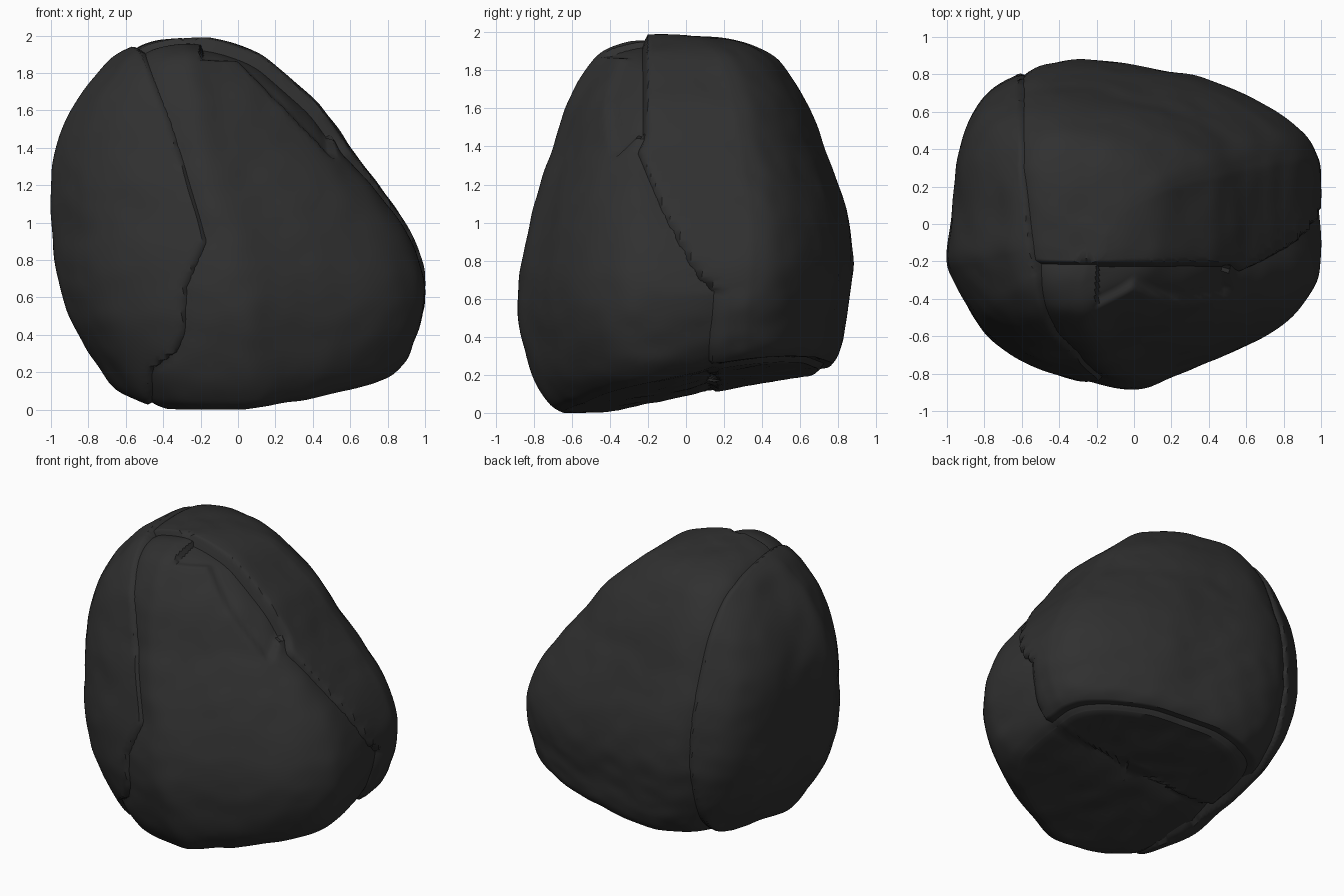
import bpy, bmesh, math
from mathutils import Vector, noise

if "Cube" in bpy.data.objects:
    bpy.data.objects.remove(bpy.data.objects["Cube"])

# Widest outline of the boulder seen from above (x, y)
PLAN = [(-1, -.2), (-.96, -.34), (-.87, -.5), (-.77, -.63), (-.6, -.74), (-.42, -.81), (-.2, -.855),
        (0, -.87), (.22, -.79), (.5, -.68), (.78, -.53), (.95, -.35), (1, -.15), (1, .25), (.98, .38),
        (.9, .5), (.7, .64), (.4, .77), (.1, .83), (-.22, .88), (-.47, .86), (-.66, .79), (-.79, .7),
        (-.88, .56), (-.94, .37), (-.97, .05)]

# Extents per height: z, x min, x max, y min, y max
LAYERS = [(0, -.56, .78, -.64, .7), (.05, -.66, .85, -.72, .76), (.18, -.75, .92, -.80, .81),
          (.42, -.88, .98, -.865, .84), (.6, -.94, 1, -.88, .865), (.78, -.98, .98, -.865, .88),
          (1, -.995, .89, -.82, .855), (1.2, -1, .75, -.77, .80), (1.4, -.97, .6, -.70, .725),
          (1.62, -.88, .44, -.63, .64), (1.8, -.75, .25, -.53, .53), (1.9, -.65, .12, -.44, .42),
          (1.96, -.52, -.03, -.32, .25), (1.985, -.35, -.15, -.22, 0)]

# Seams between the slabs: (z, x) on the front, (z, y) on the right
FRONT_SEAM = [(.2, -.48), (.3, -.34), (.4, -.3), (.65, -.29), (.9, -.18), (1.2, -.27), (1.55, -.38), (1.95, -.54)]
RIGHT_SEAM = [(.2, .15), (.6, .17), (.7, .08), (1.05, -.1), (1.38, -.24), (1.46, -.2), (2, -.2)]
SUB_A, SUB_Z = 7, 8


def spline(pts, i, t, closed):
    """Catmull-Rom point after control point i."""
    n = len(pts)
    p = [pts[k % n] if closed else pts[min(max(k, 0), n - 1)] for k in range(i - 1, i + 3)]
    return [.5 * (2 * b + (c - a) * t + (2 * a - 5 * b + 4 * c - d) * t * t
                  + (3 * b - a - 3 * c + d) * t ** 3) for a, b, c, d in zip(*p)]


def seam(pts, z):
    if z <= pts[0][0]:
        return pts[0][1]
    for (z0, a), (z1, b) in zip(pts, pts[1:]):
        if z <= z1:
            return a + (b - a) * (z - z0) / (z1 - z0)
    return pts[-1][1]


def shape(v, part):
    """Move a point of the plain body onto one slab; also says if it is kept."""
    x, y, z = v
    out = Vector((x + .1, y, (z - .95) * .8)).normalized()
    blend = min(max((y + .3) / .6, 0), 1)
    d = x - (seam(FRONT_SEAM, z) * (1 - blend) - .61 * blend)   # right of the left seam
    e = seam(RIGHT_SEAM, z) - y                                 # in front of the right seam
    base = .075 + .17 * y + (.11 if x > -.3 else -.07) * (x + .3)   # tilted underside
    if part == "left_slab":             # overlaps the others, dips under past its edge
        depth = max(d, 0) * 1.5
        keep = d < .05
        base -= .08 * max(y, 0)
    elif part == "back_slab":           # ends in a lip above the underside
        depth = max(e, 0) * 1.3 + .025 * math.exp(-abs(d) / .06) + max(.06 - z, 0) * .8
        keep = e < .06 and d > -.06 and z > .005
    else:                               # front slab lies lowest and forms the underside
        depth = .025 * math.exp(-abs(d) / .06)
        depth += .04 * math.exp(-abs(e) / .12) if e > 0 else .04 - .03 * max(1 - z / .05, 0)
        keep = (e > -.05 or z < .1) and d > -.06
        ledge = 1.87 - max(x, 0) * 1.02     # broken-off flake high on the front
        if -.2 < x < .52 and y < -.2:
            depth += .03 * min(max((z - ledge) / .03, 0), 1)
    p = v - out * depth
    p += out * (.006 * noise.noise(v * 3) + .006 * noise.noise(v * 7))
    p.z += max(base, 0) * max(1 - z / .9, 0) ** 2
    p.z = max(p.z, 0)
    return p, keep


# Rings of the plain body, closed under and on top by shrinking rings
outline = [spline(PLAN, i, k / SUB_A, True) for i in range(len(PLAN)) for k in range(SUB_A)]
levels = [spline(LAYERS, i, k / SUB_Z, False) for i in range(len(LAYERS) - 1) for k in range(SUB_Z)]
levels.append(list(LAYERS[-1]))


def shrink(level, f):
    z, x0, x1, y0, y1 = level
    cx, cy = (x0 + x1) / 2, (y0 + y1) / 2
    return [z, cx + (x0 - cx) * f, cx + (x1 - cx) * f, cy + (y0 - cy) * f, cy + (y1 - cy) * f]


bottom = [shrink(levels[0], max(k / 14, .002)) for k in range(14)]
top = [shrink(levels[-1], f) for f in (.66, .33, .002)]
levels = bottom + levels + top
n = len(outline)

mat = bpy.data.materials.new("charcoal stone")
mat.diffuse_color = (.03, .03, .03, 1)
mat.use_nodes = True
mat.node_tree.nodes["Principled BSDF"].inputs["Base Color"].default_value = mat.diffuse_color

for part in ("left_slab", "back_slab", "front_slab"):
    bm = bmesh.new()
    rings, kept = [], set()
    for z, x0, x1, y0, y1 in levels:
        ring = []
        for px, py in outline:
            x = x0 + (px + 1) / 2 * (x1 - x0)
            y = y0 + (py + .87) / 1.75 * (y1 - y0)
            p, keep = shape(Vector((x, y, z)), part)
            ring.append(bm.verts.new(p))
            if keep:
                kept.add(ring[-1])
        rings.append(ring)
    for a, b in zip(rings, rings[1:]):
        for i in range(n):
            quad = (a[i], a[(i + 1) % n], b[(i + 1) % n], b[i])
            if any(v in kept for v in quad):
                bm.faces.new(quad)
    loose = [v for v in bm.verts if not v.link_faces]
    bmesh.ops.delete(bm, geom=loose, context='VERTS')
    mesh = bpy.data.meshes.new(part)
    bm.to_mesh(mesh)
    bm.free()
    mesh.materials.append(mat)
    slab = bpy.data.objects.new(part, mesh)
    bpy.context.collection.objects.link(slab)
    bpy.ops.object.select_all(action='DESELECT')
    bpy.context.view_layer.objects.active = slab
    slab.select_set(True)
    bpy.ops.object.shade_smooth_by_angle(angle=math.radians(40))
